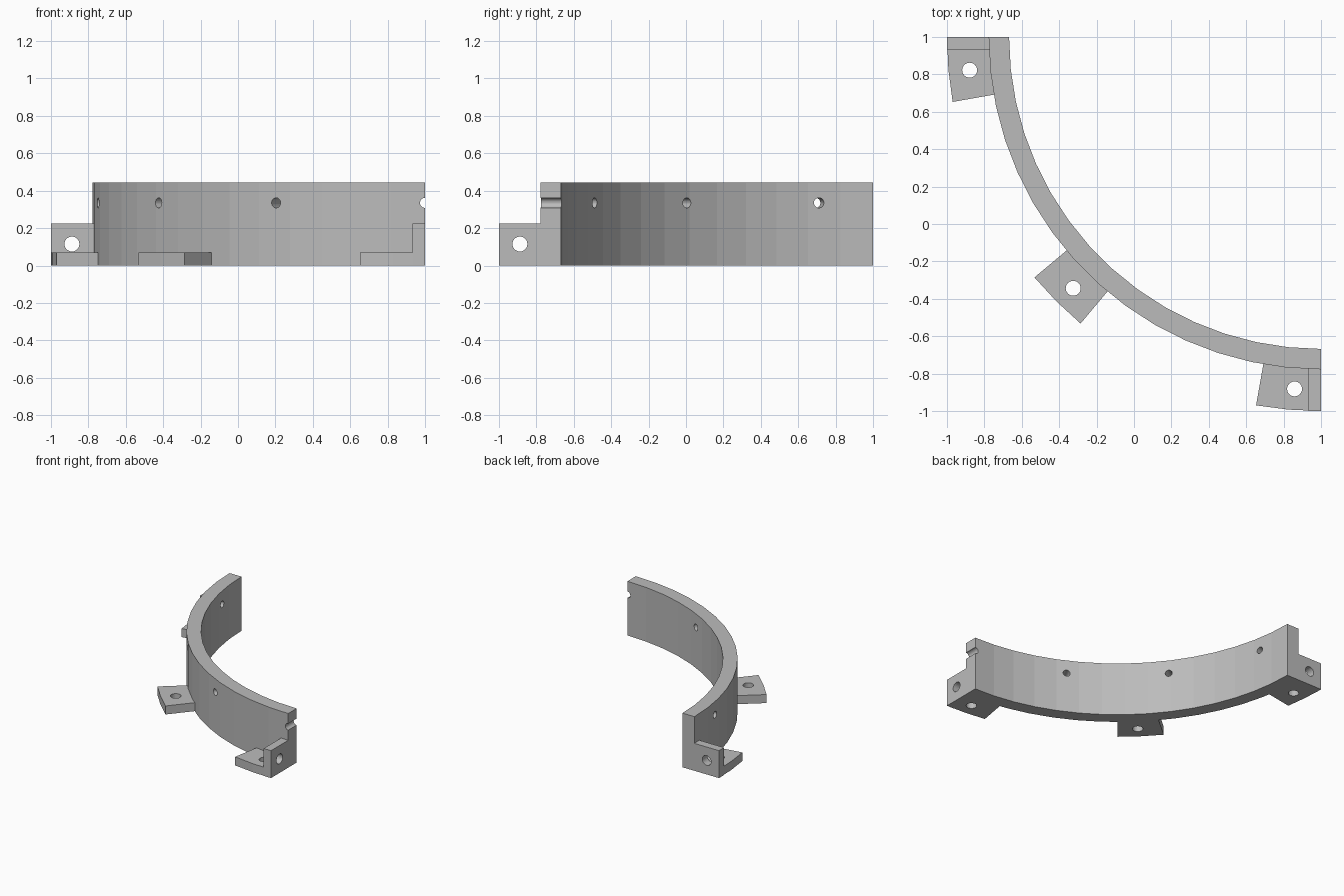
import bpy, bmesh
from math import radians, sin, cos
from mathutils import Vector

if "Cube" in bpy.data.objects:
    bpy.data.objects.remove(bpy.data.objects["Cube"], do_unlink=True)

R_IN, R_OUT, R_TAB, R_BOLT = 1.668, 1.777, 2.0, 1.887
HEIGHT, TAB_H, EAR_H, EAR_T = 0.445, 0.07, 0.225, 0.067

grey = bpy.data.materials.new("plain_grey")
grey.use_nodes = True
colour = (0.5, 0.5, 0.5, 1)
grey.diffuse_color = colour
grey.node_tree.nodes["Principled BSDF"].inputs["Base Color"].default_value = colour


def polar(r, angle, z=0.0):
    """Point on the ring, centred on the corner (1, 1); angle 0 points to -x."""
    a = radians(angle)
    return Vector((1 - r * cos(a), 1 - r * sin(a), z))


def finish(name, bm):
    bmesh.ops.recalc_face_normals(bm, faces=bm.faces)
    mesh = bpy.data.meshes.new(name)
    bm.to_mesh(mesh)
    bm.free()
    mesh.materials.append(grey)
    obj = bpy.data.objects.new(name, mesh)
    bpy.context.collection.objects.link(obj)
    return obj


def extruded(name, outline, height):
    bm = bmesh.new()
    face = bm.faces.new([bm.verts.new(p) for p in outline])
    top = bmesh.ops.extrude_face_region(bm, geom=[face])["geom"]
    bmesh.ops.translate(bm, vec=(0, 0, height),
                        verts=[v for v in top if isinstance(v, bmesh.types.BMVert)])
    return finish(name, bm)


def sector(name, r0, r1, a0, a1, steps, height):
    angles = [a0 + (a1 - a0) * i / steps for i in range(steps + 1)]
    outline = [polar(r0, a) for a in angles] + [polar(r1, a) for a in reversed(angles)]
    return extruded(name, outline, height)


def drill(obj, holes):
    """Cut round holes, each given as (centre, axis, radius)."""
    bm = bmesh.new()
    for centre, axis, radius in holes:
        matrix = Vector(axis).to_track_quat("Z", "Y").to_matrix().to_4x4()
        matrix.translation = centre
        bmesh.ops.create_cone(bm, cap_ends=True, segments=24, radius1=radius,
                              radius2=radius, depth=0.4, matrix=matrix)
    cutter = finish("hole_cutter", bm)
    cutter.hide_render = True
    mod = obj.modifiers.new("holes", "BOOLEAN")
    mod.operation, mod.solver, mod.object = "DIFFERENCE", "EXACT", cutter
    bpy.context.view_layer.update()
    evaluated = obj.evaluated_get(bpy.context.evaluated_depsgraph_get())
    mesh = bpy.data.meshes.new_from_object(evaluated)
    obj.modifiers.clear()
    obj.data = mesh
    bpy.data.objects.remove(cutter, do_unlink=True)


# Curved wall with evenly spaced radial holes, the last one halved by the end
wall = sector("curved_wall", R_IN, R_OUT, 0, 90, 15, HEIGHT)
wall_holes = []
for i in range(4):
    a = 10 + i * 80 / 3
    wall_holes.append((polar(1.72, a, 0.335), polar(1, a) - Vector((1, 1, 0)), 0.027))
drill(wall, wall_holes)

# Flat mounting tabs with a vertical bolt hole each
for name, start, bolt in (("left_tab", 80, 85.7), ("middle_tab", 40, 45.4), ("back_tab", 0, 5.4)):
    tab = sector(name, R_OUT - 0.015, R_TAB, start, start + 10, 2, TAB_H)
    drill(tab, [(polar(R_BOLT, bolt), (0, 0, 1), 0.04)])

# Upright ears at both ends, mirrored across the diagonal
for name, swap in (("back_ear", False), ("left_ear", True)):
    outline = [(-1, 1 - EAR_T), (-0.77, 1 - EAR_T), (-0.77, 1), (-1, 1)]
    hole, axis = (-0.888, 0.97), (0, 1)
    if swap:
        outline = [p[::-1] for p in outline]
        hole, axis = hole[::-1], axis[::-1]
    ear = extruded(name, [(*p, 0) for p in outline], EAR_H)
    drill(ear, [(Vector((*hole, 0.115)), (*axis, 0), 0.04)])
